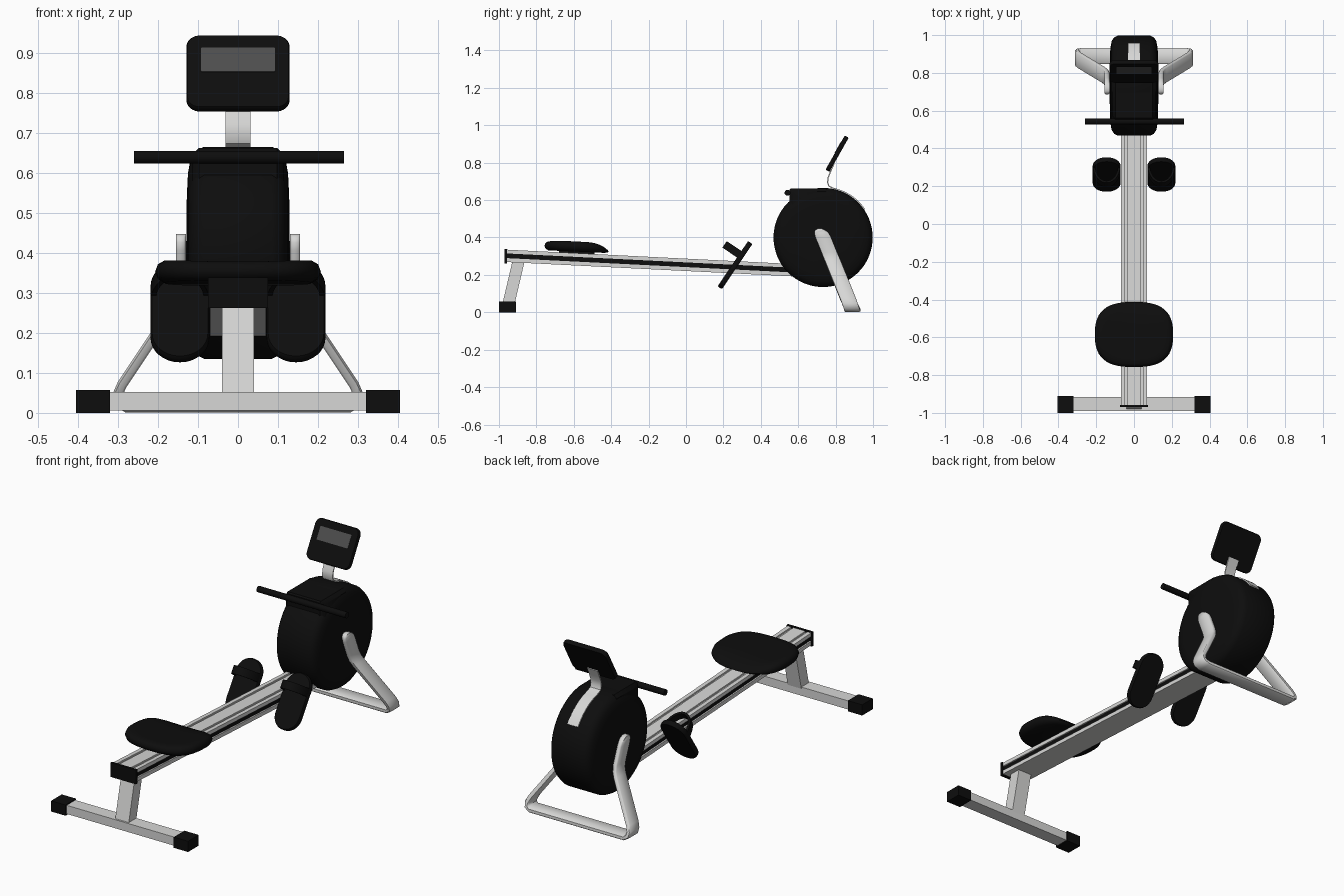
import bpy, bmesh, math
from mathutils import Vector as V

if "Cube" in bpy.data.objects:
    bpy.data.objects.remove(bpy.data.objects["Cube"])


def material(name, r, g, b):
    m = bpy.data.materials.new(name)
    m.diffuse_color = (r, g, b, 1)
    m.use_nodes = True
    m.node_tree.nodes["Principled BSDF"].inputs["Base Color"].default_value = m.diffuse_color
    return m


BLACK = material("matte black", 0.004, 0.004, 0.004)
SILVER = material("silver metal", 0.68, 0.68, 0.67)
SCREEN = material("screen grey", 0.075, 0.075, 0.075)


def loft(name, rings, mats, smooth=None):
    """Skin a list of equal-length point rings and cap both ends."""
    bm = bmesh.new()
    rows = [[bm.verts.new(p) for p in ring] for ring in rings]
    n = len(rows[0])
    for a, b in zip(rows, rows[1:]):
        for i in range(n):
            j = (i + 1) % n
            bm.faces.new((a[i], a[j], b[j], b[i]))
    bm.faces.new(rows[0])
    bm.faces.new(rows[-1])
    bmesh.ops.recalc_face_normals(bm, faces=bm.faces)
    me = bpy.data.meshes.new(name)
    bm.to_mesh(me)
    bm.free()
    ob = bpy.data.objects.new(name, me)
    bpy.context.collection.objects.link(ob)
    for m in mats:
        me.materials.append(m)
    if smooth:
        bpy.ops.object.select_all(action='DESELECT')
        ob.select_set(True)
        bpy.context.view_layer.objects.active = ob
        bpy.ops.object.shade_smooth_by_angle(angle=math.radians(smooth))
    return ob


def rounded_rect(w, h, r, steps=8):
    pts = []
    for k, (sx, sy) in enumerate(((1, 1), (-1, 1), (-1, -1), (1, -1))):
        for i in range(steps + 1):
            a = math.pi / 2 * (k + i / steps)
            pts.append((sx * (w / 2 - r) + r * math.cos(a),
                        sy * (h / 2 - r) + r * math.sin(a)))
    return pts


def box(name, x0, x1, y0, y1, z0, z1, mat):
    rings = [[(x0, y0, z), (x1, y0, z), (x1, y1, z), (x0, y1, z)] for z in (z0, z1)]
    return loft(name, rings, [mat])


def plate(name, w, h, r, centre, up, normal, thick, mat, edge=0.0):
    """Rounded plate lying in the x / up plane, with softened rims."""
    c, up, normal = V(centre), V(up).normalized(), V(normal).normalized()
    layers = [(-0.5, edge), (-0.5 + (0.25 if edge else 0), 0),
              (0.5 - (0.25 if edge else 0), 0), (0.5, edge)]
    if not edge:
        layers = [(-0.5, 0), (0.5, 0)]
    rings = [[c + V((x, 0, 0)) + up * y + normal * (t * thick)
              for x, y in rounded_rect(w - 2 * e, h - 2 * e, r - e)] for t, e in layers]
    return loft(name, rings, [mat], 50)


# Slide rail: grooved profile swept along a gentle slope, black side channels
half = [(0.035, 0.0), (0.035, -0.008), (0.048, -0.008), (0.048, 0.0), (0.07, 0.0),
        (0.07, -0.02), (0.062, -0.02), (0.062, -0.045), (0.07, -0.045), (0.07, -0.066)]
profile = half + [(-x, z) for x, z in reversed(half)]


def rail_top(y):
    return 0.335 - 0.05 * (y + 0.965)


rail = loft("slide_rail", [[(x, y, rail_top(y) + z) for x, z in profile]
                           for y in (-0.96, 0.62)], [SILVER, BLACK])
for f in rail.data.polygons:
    c = f.center
    if 0.06 < abs(c.x) < 0.064 and abs(f.normal.x) > 0.9:
        f.material_index = 1
box("rail_end_cap", -0.075, 0.075, -0.97, -0.957, 0.262, 0.338, BLACK)

# Front support: leaning post, cross tube and end caps
loft("support_post", [[(-0.04, a, z), (0.04, a, z), (0.04, b, z), (-0.04, b, z)]
                      for z, a, b in ((0.03, -0.985, -0.92), (0.285, -0.925, -0.86))], [SILVER])
box("cross_foot", -0.33, 0.33, -0.99, -0.917, 0.006, 0.052, SILVER)
for side, s in (("left", -1), ("right", 1)):
    box(side + "_foot_cap", min(s * 0.32, s * 0.405), max(s * 0.32, s * 0.405),
        -1.0, -0.91, 0.0, 0.057, BLACK)

# Seat: superellipse rings with a tapering nose and a shallow dip
seat_rings = []
for scale, t in ((0.3, 0), (0.88, 0), (0.97, 0.2), (1, 0.5), (0.97, 0.8), (0.9, 0.97),
                 (0.75, 1), (0.5, 1), (0.25, 1), (0.05, 1)):
    ring = []
    for i in range(48):
        a = math.tau * i / 48
        ca, sa = math.cos(a), math.sin(a)
        x = scale * 0.207 * math.copysign(abs(ca) ** 0.74, ca)
        v = scale * math.copysign(abs(sa) ** 0.74, sa)
        y = -0.585 + 0.172 * v
        low = 0.332 - 0.045 * (y + 0.757)
        high = 0.39 - 0.05 * (y + 0.757) - 0.03 * max(0, (v - 0.4) / 0.6) ** 2
        high -= 0.010 * (1 - min(1, abs(x) / 0.2) ** 2)
        ring.append((x, y, low + t * (high - low)))
    seat_rings.append(ring)
loft("seat", seat_rings, [BLACK], 60)
box("seat_carriage", -0.05, 0.05, -0.68, -0.49, 0.305, 0.335, BLACK)

# Foot rests: tilted rounded plates with an arched strap
up, out = V((0, 0.56, 0.83)).normalized(), V((0, -0.83, 0.56)).normalized()
for side, s in (("left", -1), ("right", 1)):
    mid = V((s * 0.145, 0.262, 0.252))
    plate(side + "_foot_plate", 0.147, 0.292, 0.072, mid, up, out, 0.028, BLACK, 0.004)
    arch = []
    for i in range(17):
        a = math.pi * i / 16
        arch.append([mid + V((math.cos(a) * w, 0, 0)) + out * (math.sin(a) * h) + up * u
                     for w, h, u in ((0.072, 0.108, 0.04), (0.072, 0.108, 0.082),
                                     (0.060, 0.096, 0.082), (0.060, 0.096, 0.04))])
    loft(side + "_foot_strap", arch, [BLACK], 40)

# Flywheel housing: lathe around the x axis with softly domed sides
CY, CZ, R = 0.733, 0.40, 0.265
shape = [(0.129, 0.03), (0.128, 0.14), (0.125, 0.2), (0.118, 0.236), (0.105, 0.255), (0.085, R)]
shape += [(-x, r) for x, r in reversed(shape)]
loft("flywheel_housing", [[(x, CY + r * math.cos(math.tau * i / 64),
                            CZ + r * math.sin(math.tau * i / 64)) for i in range(64)]
                          for x, r in shape], [BLACK], 50)
hood = [(0.553, 0.50), (0.553, 0.655), (0.56, 0.662), (0.75, 0.662), (0.75, 0.50)]
loft("housing_hood", [[(x, CY + (y - CY) * k, 0.5 + (z - 0.5) * k) for y, z in hood]
                      for x, k in ((-0.115, 0.9), (-0.098, 1), (0.098, 1), (0.115, 0.9))], [BLACK], 40)

# Pull handle
loft("pull_handle", [[(x, 0.543 + 0.016 * math.cos(math.tau * i / 20),
                       0.639 + 0.016 * math.sin(math.tau * i / 20)) for i in range(20)]
                     for x in (-0.26, 0.265)], [BLACK], 40)

# Console neck: bent strip that runs down the back of the housing
path = [(0.79, 0.79), (0.772, 0.75), (0.76, 0.72), (0.757, 0.695), (0.764, 0.675), (0.785, 0.664)]
for i in range(9):
    a = math.radians(73 - 39 * i / 8)
    path.append((CY + (R + 0.003) * math.cos(a), CZ + (R + 0.003) * math.sin(a)))
strip = []
for i, p in enumerate(path):
    a, b = path[max(i - 1, 0)], path[min(i + 1, len(path) - 1)]
    d = V((b[0] - a[0], b[1] - a[1])).normalized()
    ny, nz = -d.y * 0.003, d.x * 0.003
    strip.append([(-0.031, p[0] + ny, p[1] + nz), (0.031, p[0] + ny, p[1] + nz),
                  (0.031, p[0] - ny, p[1] - nz), (-0.031, p[0] - ny, p[1] - nz)])
loft("console_neck", strip, [SILVER], 40)

# Console with inset display
tilt, face = V((0, 0.49, 0.87)).normalized(), V((0, -0.87, 0.49)).normalized()
centre = V((0, 0.808, 0.848))
plate("console", 0.258, 0.21, 0.032, centre, tilt, face, 0.024, BLACK, 0.003)
plate("console_screen", 0.184, 0.069, 0.002, centre + tilt * 0.032 + face * 0.012,
      tilt, face, 0.004, SCREEN)

# Wheel stand: one flat band looping under the housing, rounded at its upper ends
side = [(0.143, 0.447, 0.012), (0.143, 0.44, 0.027), (0.143, 0.426, 0.038), (0.143, 0.405, 0.042),
        (0.143, 0.32, 0.042), (0.148, 0.29, 0.042), (0.162, 0.262, 0.042),
        (0.29, 0.07, 0.042), (0.301, 0.045, 0.042), (0.299, 0.025, 0.042), (0.28, 0.013, 0.042)]
band = side + [(-x, z, w) for x, z, w in reversed(side)]
rings = []
for i, (x, z, w) in enumerate(band):
    a, b = band[max(i - 1, 0)], band[min(i + 1, len(band) - 1)]
    d = V((b[0] - a[0], b[1] - a[1])).normalized()
    yc = 0.895 - 0.165 * z / 0.41
    rings.append([(x - d.y * k * 0.0125, yc + j * w, z + d.x * k * 0.0125)
                  for j, k in ((-1, -0.6), (-0.85, -1), (0.85, -1), (1, -0.6),
                               (1, 0.6), (0.85, 1), (-0.85, 1), (-1, 0.6))])
loft("wheel_stand", rings, [SILVER], 50)
# Hub pads joining the stand to the housing
for s in (-1, 1):
    loft("left_hub" if s < 0 else "right_hub",
         [[(s * x, 0.733 + 0.025 * math.cos(math.tau * i / 20),
            0.405 + 0.025 * math.sin(math.tau * i / 20)) for i in range(20)]
          for x in (0.12, 0.14)], [BLACK], 40)
